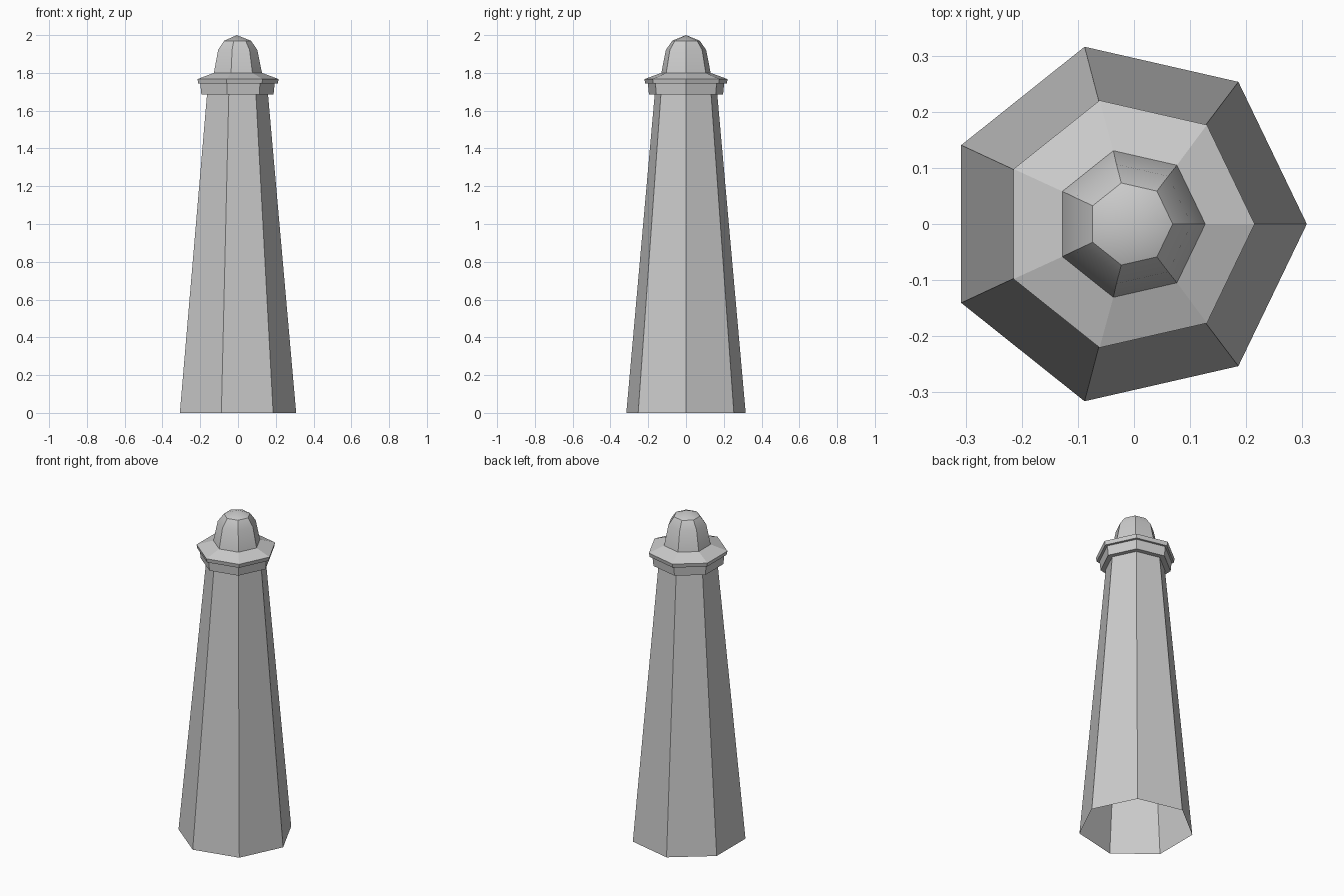
import bpy
from math import cos, sin, tau

if "Cube" in bpy.data.objects:
    bpy.data.objects.remove(bpy.data.objects["Cube"])

SIDES = 7


def lathe(name, profile, cap_bottom=False, smooth=False):
    """Seven-sided turned part; profile rows are (radius, z, centre x)."""
    verts, faces, rings = [], [], []
    for r, z, cx in profile:
        start = len(verts)
        n = SIDES if r > 0 else 1
        for i in range(n):
            a = tau * i / SIDES
            verts.append((cx + r * cos(a), r * sin(a), z))
        rings.append([start + i % n for i in range(SIDES)])
    for lo, hi in zip(rings, rings[1:]):
        for i in range(SIDES):
            j = (i + 1) % SIDES
            if hi[i] == hi[j]:
                faces.append((lo[i], lo[j], hi[i]))
            else:
                faces.append((lo[i], lo[j], hi[j], hi[i]))
    if cap_bottom:
        faces.append(rings[0][::-1])
    mesh = bpy.data.meshes.new(name)
    mesh.from_pydata(verts, [], faces)
    obj = bpy.data.objects.new(name, mesh)
    bpy.context.collection.objects.link(obj)
    if smooth:
        bpy.context.view_layer.objects.active = obj
        obj.select_set(True)
        bpy.ops.object.shade_smooth_by_angle()
        obj.select_set(False)
    return obj


# Tapered shaft, open at the bottom, with the collar stepping out at its top
lathe("tower_shaft", [
    (0.324, 0.0, -0.016),
    (0.170, 1.685, -0.011),
    (0.201, 1.685, -0.013),
    (0.207, 1.743, -0.013),
])

# Gallery slab with its sloping top
lathe("gallery_slab", [
    (0.207, 1.743, -0.013),
    (0.221, 1.743, -0.011),
    (0.226, 1.767, -0.011),
    (0.134, 1.800, -0.007),
])

# Domed lantern
lathe("lantern_dome", [
    (0.134, 1.800, -0.007),
    (0.109, 1.922, -0.007),
    (0.075, 1.970, -0.006),
    (0.0, 2.0, -0.006),
], smooth=True)
